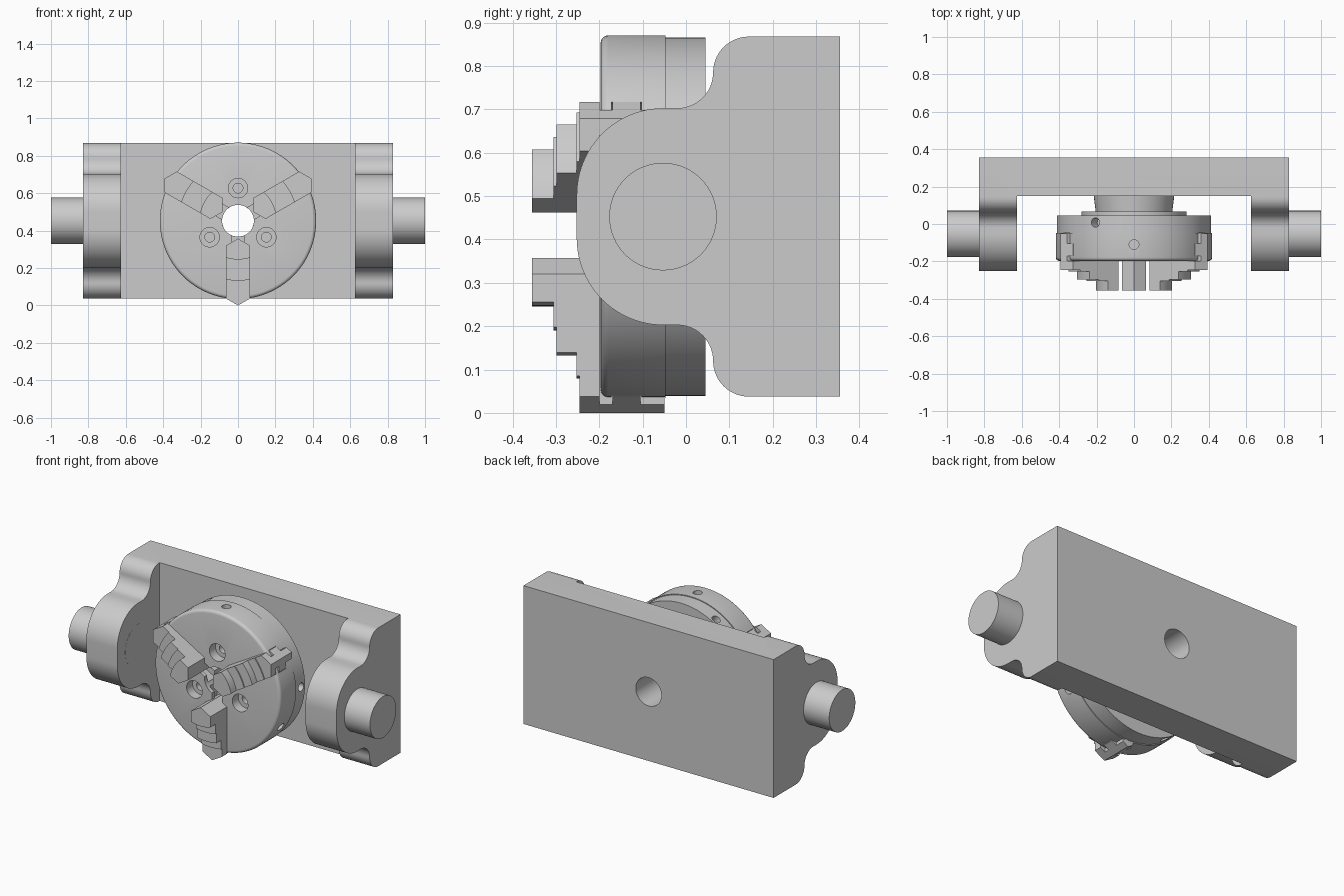
import bpy, bmesh
from math import pi, sin, cos, sqrt, radians
from mathutils import Vector

if "Cube" in bpy.data.objects:
    bpy.data.objects.remove(bpy.data.objects["Cube"])

ZC = 0.4525          # height of the chuck axis
BORE = 0.085


def loft(name, rings, wrap=False):
    """Skin equal-length rings; cap the ends unless the loft wraps around."""
    bm = bmesh.new()
    vs = [[bm.verts.new(p) for p in ring] for ring in rings]
    n = len(rings[0])
    pairs = list(zip(vs, vs[1:])) + ([(vs[-1], vs[0])] if wrap else [])
    for a, b in pairs:
        for i in range(n):
            j = (i + 1) % n
            bm.faces.new((a[i], a[j], b[j], b[i]))
    if not wrap:
        bm.faces.new(vs[0])
        bm.faces.new(vs[-1])
    bmesh.ops.remove_doubles(bm, verts=bm.verts, dist=1e-5)
    bmesh.ops.recalc_face_normals(bm, faces=bm.faces)
    me = bpy.data.meshes.new(name)
    bm.to_mesh(me)
    bm.free()
    ob = bpy.data.objects.new(name, me)
    bpy.context.collection.objects.link(ob)
    return ob


def rod(name, start, end, r, n=48):
    start, end = Vector(start), Vector(end)
    q = (end - start).to_track_quat('Z', 'Y')
    ring = [q @ Vector((r * cos(2 * pi * i / n), r * sin(2 * pi * i / n), 0)) for i in range(n)]
    return loft(name, [[p + c for p in ring] for c in (start, end)])


def polar(r, deg, y, w=0.0):
    """Point at radius r on a spoke of the chuck, shifted sideways by w."""
    c, s = cos(radians(deg)), sin(radians(deg))
    return Vector((r * c - w * s, y, ZC + r * s + w * c))


def carve(ob, cutters):
    for c in cutters:
        c.hide_render = True
        m = ob.modifiers.new("cut", 'BOOLEAN')
        m.operation, m.solver, m.object = 'DIFFERENCE', 'EXACT', c
    dg = bpy.context.evaluated_depsgraph_get()
    me = bpy.data.meshes.new_from_object(ob.evaluated_get(dg))
    ob.modifiers.clear()
    ob.data = me
    for c in cutters:
        bpy.data.objects.remove(c)


def arc(cy, cz, r, a0, a1, n=14):
    return [(cy + r * cos(radians(a0 + (a1 - a0) * i / n)),
             cz + r * sin(radians(a0 + (a1 - a0) * i / n))) for i in range(n + 1)]


# cradle: side profile (y, height from axis) mirrored top to bottom, then hollowed
F = 0.0825
half = [(0.355, 0.415)] + arc(0.145, 0.415 - F, F, 90, 180) \
    + arc(0.145 - 2 * F, 0.25 + F, F, 0, -90)[1:] + arc(-0.052, 0.05, 0.2, 90, 180, 24)
side = half + [(y, -z) for y, z in reversed(half)]
cradle = loft("cradle", [[(x, y, ZC + z) for y, z in side] for x in (-0.83, 0.83)])
gap = loft("gap", [[(x, y, z) for y, z in ((-1, -1), (0.15, -1), (0.15, 2), (-1, 2))]
                   for x in (-0.625, 0.625)])
carve(cradle, [gap, rod("plate_bore", (0, 0, ZC), (0, 0.6, ZC), BORE)])
parts = [cradle]

# trunnion pins
for s, tag in ((-1, "left"), (1, "right")):
    parts.append(rod("pin_" + tag, (s * 0.6245, -0.053, ZC), (s, -0.053, ZC), 0.124, 64))

# chuck body: lathed profile of (radius, y)
profile = [(BORE, -0.197), (0.400, -0.197)] \
    + [(0.400 + 0.018 * sin(a * pi / 8), -0.179 - 0.018 * cos(a * pi / 8)) for a in range(1, 5)] \
    + [(0.418, -0.047), (0.413, -0.047), (0.413, 0.045), (0.28, 0.045), (0.28, 0.067),
       (0.205, 0.067), (0.215, 0.15), (BORE, 0.15)]
chuck = loft("chuck_body", [[polar(r, 360 * i / 96, y) for r, y in profile] for i in range(96)],
             wrap=True)

# jaw slots, screw counterbores, radial key holes
tee = [(0.036, -0.3), (0.036, -0.172), (0.067, -0.172), (0.067, -0.103), (0.036, -0.103),
       (0.036, -0.048)]
tee += [(-w, y) for w, y in reversed(tee)]
cuts = []
for a in (30, 150, 270):
    cuts.append(loft("slot", [[polar(u, a, y, w) for w, y in tee] for u in (0.02, 0.5)]))
for a in (90, 210, 330):
    cuts += [rod("counterbore", polar(0.175, a, -0.3), polar(0.175, a, -0.14), 0.052, 32),
             rod("screw_hole", polar(0.175, a, -0.3), polar(0.175, a, -0.08), 0.026, 24),
             rod("key_hole", polar(0.35, a, -0.11), polar(0.5, a, -0.11), 0.026, 24),
             rod("rear_hole", polar(0.35, a + 30, 0.008), polar(0.5, a + 30, 0.008), 0.025, 24)]
carve(chuck, cuts)
parts.append(chuck)


# stepped jaws: plan outlines stacked along y
def jaw_ring(deg, y, r, hw):
    t = 0.577
    pts = [(0.095, 0), (0.095 + t * hw, -hw)]
    for i in range(9):
        w = hw * (i - 4) / 4
        pts.append((sqrt(r * r - w * w) if r else ZC - t * abs(w), w))
    pts.append((0.095 + t * hw, hw))
    return [polar(u, deg, y, w) for u, w in pts]


# (y start, y end, outer radius or 0 for the pointed end, half width)
layers = [(-0.355, -0.305, 0.207, 0.065), (-0.305, -0.298, 0.263, 0.065),
          (-0.298, -0.253, 0.32, 0.065), (-0.253, -0.246, 0.373, 0.065),
          (-0.246, -0.199, 0, 0.065), (-0.199, -0.17, 0, 0.034),
          (-0.17, -0.105, 0, 0.065), (-0.105, -0.05, 0, 0.034)]
for k, a in enumerate((30, 150, 270)):
    rings = [jaw_ring(a, y, r, hw) for y0, y1, r, hw in layers for y in (y0, y1)]
    parts.append(loft(f"jaw_{k + 1}", rings))

# smooth curved faces, keep edges sharp
for ob in bpy.context.view_layer.objects:
    ob.select_set(ob in parts)
bpy.context.view_layer.objects.active = cradle
bpy.ops.object.shade_smooth_by_angle(angle=radians(25))
